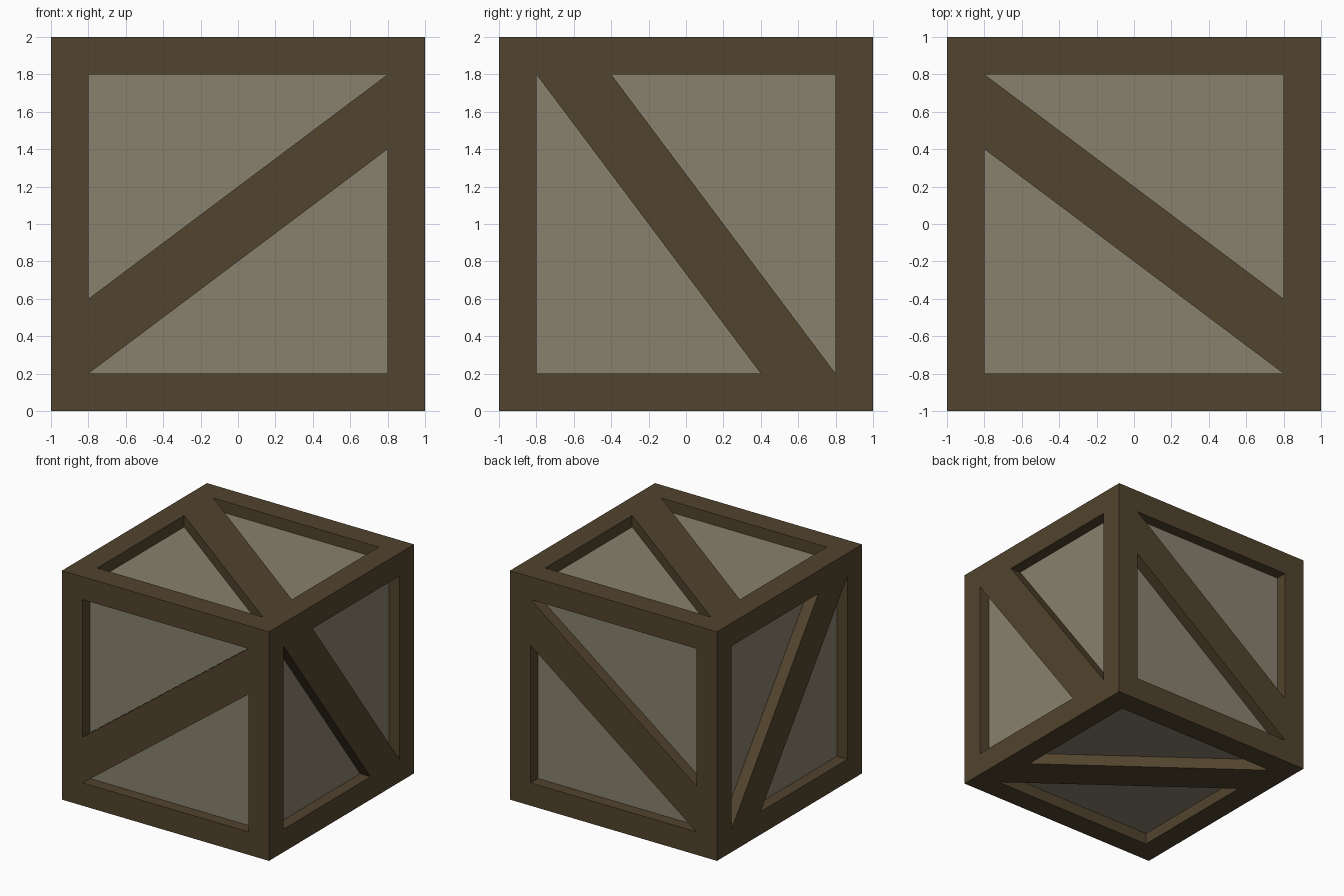
import bpy, bmesh
from mathutils import Vector

if "Cube" in bpy.data.objects:
    bpy.data.objects.remove(bpy.data.objects["Cube"])


def material(name, rgb):
    m = bpy.data.materials.new(name)
    m.diffuse_color = (*rgb, 1)
    m.use_nodes = True
    m.node_tree.nodes["Principled BSDF"].inputs["Base Color"].default_value = m.diffuse_color
    return m


def mesh_object(name, bm):
    me = bpy.data.meshes.new(name)
    bm.to_mesh(me)
    bm.free()
    ob = bpy.data.objects.new(name, me)
    bpy.context.collection.objects.link(ob)
    return ob


HALF, FLOOR = 1.0, 0.9   # outer frame plane and recessed panel plane

# One triangular opening per axis (in the two other axes); the second
# opening on a side is the same triangle turned by 180 degrees
OPENINGS = {
    0: [(-.8, .8), (-.8, -.8), (.4, -.8)],
    1: [(-.8, .8), (-.8, -.4), (.8, .8)],
    2: [(-.8, .8), (.8, .8), (.8, -.4)],
}


def place(axis, a, b, depth):
    co = [a, b]
    co.insert(axis, depth)
    return Vector(co) + Vector((0, 0, 1))


# Triangular prisms that cut the recesses
bm = bmesh.new()
for axis, tri in OPENINGS.items():
    for side in (-1, 1):
        for turn in (-1, 1):
            inner, outer = ([bm.verts.new(place(axis, a * turn, b * turn, side * d))
                             for a, b in tri] for d in (FLOOR, HALF + .1))
            bm.faces.new(inner)
            bm.faces.new(outer)
            for i in range(3):
                j = (i + 1) % 3
                bm.faces.new((inner[i], inner[j], outer[j], outer[i]))
bmesh.ops.recalc_face_normals(bm, faces=bm.faces)
cutter = mesh_object("recess_cutter", bm)
cutter.hide_render = True

# Solid crate block with braced frame left standing
bm = bmesh.new()
bmesh.ops.create_cube(bm, size=2 * HALF)
bmesh.ops.translate(bm, vec=(0, 0, HALF), verts=bm.verts)
crate = mesh_object("crate", bm)
crate.data.materials.append(material("dark_frame", (.085, .058, .027)))
crate.data.materials.append(material("pale_panel", (.25, .22, .155)))

mod = crate.modifiers.new("recesses", 'BOOLEAN')
mod.operation = 'DIFFERENCE'
mod.solver = 'EXACT'
mod.object = cutter
bpy.context.view_layer.objects.active = crate
bpy.ops.object.modifier_apply(modifier=mod.name)
bpy.data.objects.remove(cutter)

# Recess floors get the pale panel colour
for p in crate.data.polygons:
    d = abs((p.center - Vector((0, 0, HALF))).dot(p.normal))
    axial = max(abs(c) for c in p.normal) > .999
    p.material_index = int(axial and abs(d - FLOOR) < .01)
    p.use_smooth = False
